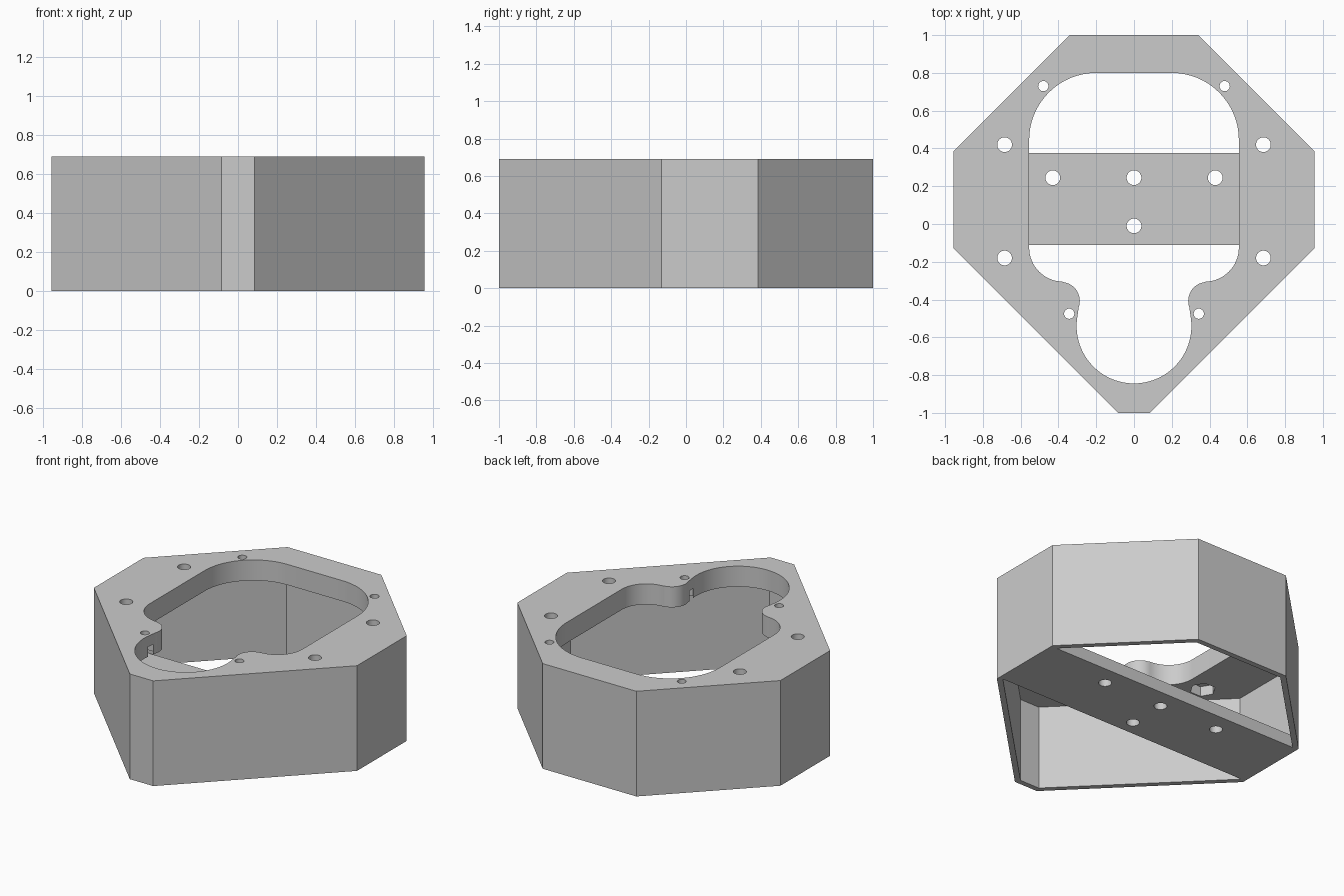
import bpy
import bmesh
from math import cos, sin, pi, radians, tan

if "Cube" in bpy.data.objects:
    bpy.data.objects.remove(bpy.data.objects["Cube"])

HEIGHT, PLATE_Z = 0.69, 0.555
WALL, STRAP_H = 0.035, 0.08

grey = bpy.data.materials.new("plain_grey")
grey.use_nodes = True
grey.diffuse_color = (0.6, 0.6, 0.6, 1)
grey.node_tree.nodes["Principled BSDF"].inputs["Base Color"].default_value = (0.6, 0.6, 0.6, 1)


def prism(name, outline, z0, z1):
    """Extrude a closed xy outline from z0 to z1."""
    bm = bmesh.new()
    face = bm.faces.new([bm.verts.new((x, y, z0)) for x, y in outline])
    ext = bmesh.ops.extrude_face_region(bm, geom=[face])
    top = [v for v in ext["geom"] if isinstance(v, bmesh.types.BMVert)]
    bmesh.ops.translate(bm, verts=top, vec=(0, 0, z1 - z0))
    bmesh.ops.recalc_face_normals(bm, faces=bm.faces)
    mesh = bpy.data.meshes.new(name)
    bm.to_mesh(mesh)
    bm.free()
    mesh.materials.append(grey)
    obj = bpy.data.objects.new(name, mesh)
    bpy.context.collection.objects.link(obj)
    return obj


def cut(target, outline, z0, z1):
    """Subtract an extruded outline from the target."""
    cutter = prism("cutter", outline, z0, z1)
    cutter.hide_render = True
    mod = target.modifiers.new("cut", "BOOLEAN")
    mod.operation, mod.solver, mod.object = "DIFFERENCE", "EXACT", cutter
    bpy.context.view_layer.objects.active = target
    bpy.ops.object.modifier_apply(modifier=mod.name)
    bpy.data.objects.remove(cutter)


def arc(cx, cy, r, start, end, n=16):
    angles = [radians(start + (end - start) * i / n) for i in range(n + 1)]
    return [(cx + r * cos(a), cy + r * sin(a)) for a in angles]


def ring(cx, cy, r, n=32, turn=0.0):
    return [(cx + r * cos(turn + 2 * pi * i / n), cy + r * sin(turn + 2 * pi * i / n))
            for i in range(n)]


def mirrored(half):
    """Close a right-hand outline with its mirror image."""
    return half + [(-x, y) for x, y in reversed(half) if x > 1e-4]


def octagon(inset):
    k = inset * tan(pi / 8)
    return mirrored([(0.34 - k, 1 - inset), (0.955 - inset, 0.385 - k),
                     (0.955 - inset, -0.13 + k), (0.085 - k, -1 + inset)])


# Eight-sided housing: thin walls under a thick top plate
housing = prism("housing", octagon(0), 0, HEIGHT)
cut(housing, octagon(WALL), -0.1, PLATE_Z)

# Shaped opening through the top plate
half = arc(0.2, 0.445, 0.355, 90, 0)
half += arc(0.375, -0.125, 0.18, 0, -90)
half += arc(0.387, -0.407, 0.1, 93, 200)
half += arc(0, -0.54, 0.304, 5, -90, 24)
cut(housing, mirrored(half), PLATE_Z - 0.1, HEIGHT + 0.1)

# Screw holes with hexagonal nut pockets below
for side in (-1, 1):
    for x, y, r, nut in ((0.685, 0.42, 0.039, 0.078), (0.685, -0.18, 0.039, 0.078),
                         (0.48, 0.73, 0.027, 0.05), (0.343, -0.475, 0.027, 0.058)):
        cut(housing, ring(side * x, y, r), PLATE_Z - 0.1, HEIGHT + 0.1)
        turn = side * radians(15) if y > 0.5 else 0
        cut(housing, ring(side * x, y, nut, 6, turn), PLATE_Z - 0.1, PLATE_Z + 0.065)

# Strap across the open underside
span = 0.955 - WALL
strap = prism("bottom_strap", [(-span, -0.11), (span, -0.11), (span, 0.375), (-span, 0.375)],
              0, STRAP_H)
for x, y in ((-0.43, 0.245), (0, 0.245), (0.43, 0.245), (0, -0.01)):
    cut(strap, ring(x, y, 0.039), -0.1, STRAP_H + 0.1)

# Smooth the curved walls, keep the edges crisp
for obj in (housing, strap):
    bpy.ops.object.select_all(action="DESELECT")
    obj.select_set(True)
    bpy.context.view_layer.objects.active = obj
    bpy.ops.object.shade_smooth_by_angle(angle=radians(30))
